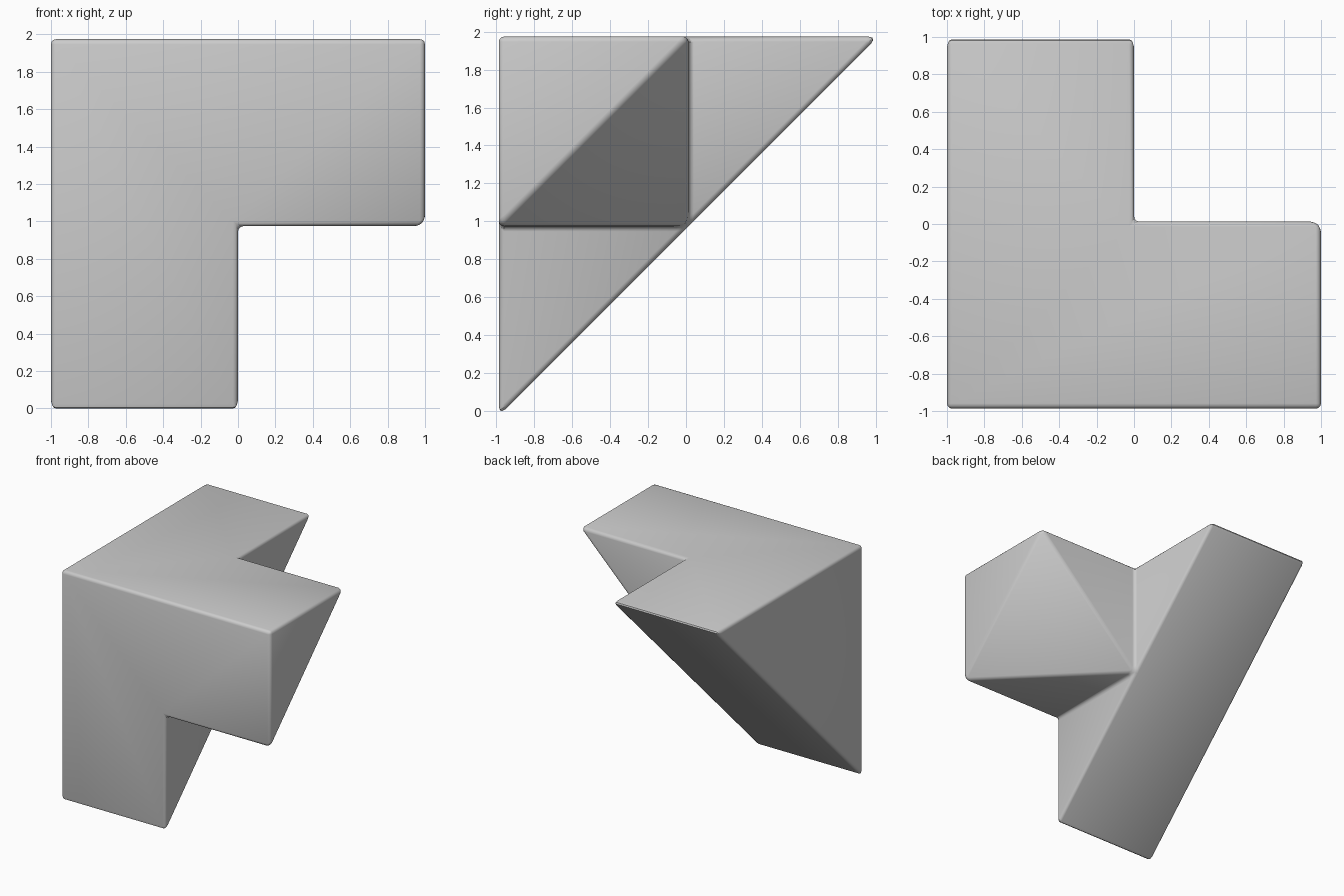
import bpy, bmesh

if "Cube" in bpy.data.objects:
    bpy.data.objects.remove(bpy.data.objects["Cube"])

# Corner points: left wedge end, middle plane, right block end
pts = {
    "a0": (-1, -1, 0), "a1": (-1, -1, 2), "a2": (-1, 1, 2),
    "b0": (0, -1, 0), "b1": (0, -1, 1), "b2": (0, 0, 1), "b3": (0, 1, 2), "b4": (0, 0, 2),
    "c0": (1, -1, 1), "c1": (1, -1, 2), "c2": (1, 0, 2),
}
faces = [
    "a0 a1 a2",            # left side of wedge
    "a0 b0 b1 c0 c1 a1",   # front
    "a1 c1 c2 b4 b3 a2",   # top
    "a0 a2 b3 b2 b0",      # long slope
    "b0 b2 b1", "b2 b3 b4",  # right sides of wedge
    "b1 b2 c0", "b2 b4 c2",  # block underside and back
    "c0 b2 c2",            # cut-off block corner
    "c0 c2 c1",            # block right side
]

bm = bmesh.new()
v = {k: bm.verts.new(p) for k, p in pts.items()}
for f in faces:
    bm.faces.new([v[k] for k in f.split()])
bmesh.ops.recalc_face_normals(bm, faces=bm.faces)
mesh = bpy.data.meshes.new("wedge_block")
bm.to_mesh(mesh)
bm.free()
block = bpy.data.objects.new("wedge_block", mesh)
bpy.context.collection.objects.link(block)
bpy.context.view_layer.objects.active = block
block.select_set(True)

# Small rounded edges
bev = block.modifiers.new("rounded_edges", "BEVEL")
bev.offset_type = "WIDTH"
bev.width = 0.039
bev.segments = 3
bev.limit_method = "ANGLE"
bpy.ops.object.modifier_apply(modifier=bev.name)

# Rest on the ground and centre front to back
ys = [p.co.y for p in mesh.vertices]
low = min(p.co.z for p in mesh.vertices)
mid = (min(ys) + max(ys)) / 2
for p in mesh.vertices:
    p.co.y -= mid
    p.co.z -= low
bpy.ops.object.shade_smooth_by_angle()
